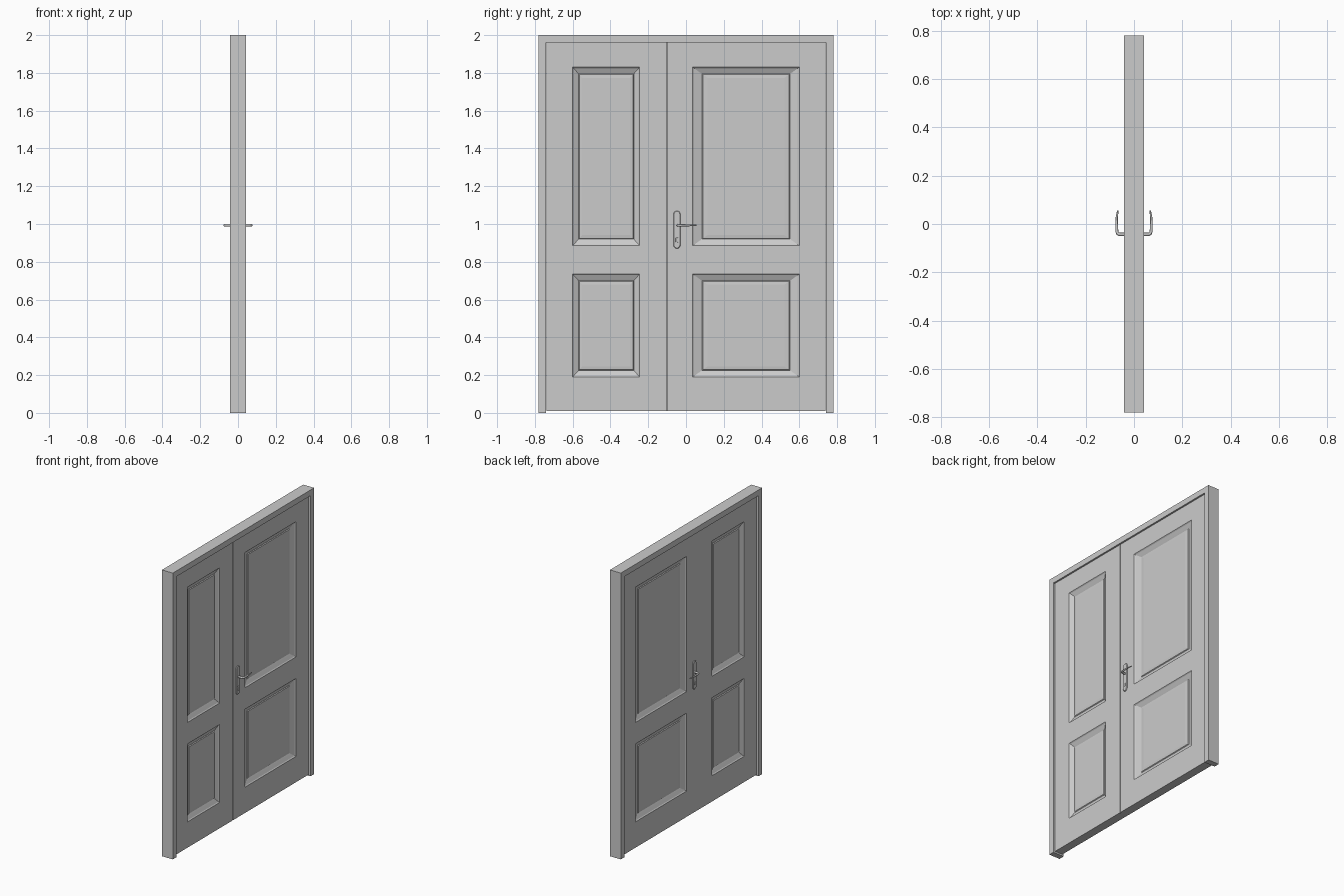
import bpy, bmesh, math

if "Cube" in bpy.data.objects:
    bpy.data.objects.remove(bpy.data.objects["Cube"])

FRAME_X, LEAF_X = 0.042, 0.030
Z_BOT, Z_TOP = 0.01, 1.96


def finish(bm, name, smooth=False):
    bmesh.ops.remove_doubles(bm, verts=bm.verts, dist=1e-5)
    bmesh.ops.recalc_face_normals(bm, faces=bm.faces)
    me = bpy.data.meshes.new(name)
    bm.to_mesh(me)
    bm.free()
    ob = bpy.data.objects.new(name, me)
    bpy.context.collection.objects.link(ob)
    if smooth:
        bpy.ops.object.select_all(action='DESELECT')
        ob.select_set(True)
        bpy.context.view_layer.objects.active = ob
        bpy.ops.object.shade_smooth_by_angle(angle=math.radians(35))
    return ob


def quad(bm, pts):
    bm.faces.new([bm.verts.new(p) for p in pts])


# Mitred frame: outer and inner outlines joined front to back
def door_frame():
    bm = bmesh.new()
    outer = [(-0.78, 0), (-0.78, 2), (0.78, 2), (0.78, 0)]
    inner = [(-0.74, 0), (-0.74, Z_TOP), (0.74, Z_TOP), (0.74, 0)]
    rings = []
    for o, i in zip(outer, inner):
        rings.append([bm.verts.new((x, *p)) for x, p in
                      ((FRAME_X, o), (FRAME_X, i), (-FRAME_X, i), (-FRAME_X, o))])
    for a, b in zip(rings, rings[1:]):
        for k in range(4):
            bm.faces.new((a[k], a[(k + 1) % 4], b[(k + 1) % 4], b[k]))
    bm.faces.new(rings[0])
    bm.faces.new(rings[-1])
    finish(bm, "door_frame")


# Panel section: (inset, depth) from the outer moulding edge to the raised field
SECTION = [(0, 0), (0.006, 0.006), (0.027, 0.016), (0.035, 0.020),
           (0.039, 0.015), (0.056, 0.013)]


def leaf(name, y0, y1, p0, p1, wide):
    bm = bmesh.new()
    ys = [y0, p0, p1, y1]
    zs = [Z_BOT, 0.19, 0.735, 0.885, 1.83, Z_TOP]
    for s in (1, -1):
        for i in range(3):
            for j in range(5):
                a, b, c, d = ys[i], ys[i + 1], zs[j], zs[j + 1]
                if not (i == 1 and j in (1, 3)):
                    x = s * LEAF_X
                    quad(bm, [(x, a, c), (x, b, c), (x, b, d), (x, a, d)])
                    continue
                # Recessed moulding rings around the raised field
                rings = []
                for ins, dep in SECTION:
                    x, w = s * (LEAF_X - dep), ins * wide
                    rings.append([(x, a + w, c + ins), (x, b - w, c + ins),
                                  (x, b - w, d - ins), (x, a + w, d - ins)])
                for r, q in zip(rings, rings[1:]):
                    for k in range(4):
                        n = (k + 1) % 4
                        quad(bm, [r[k], r[n], q[n], q[k]])
                quad(bm, rings[-1])
    # Leaf edges
    X = LEAF_X
    for a, b in zip(ys, ys[1:]):
        for z in (Z_BOT, Z_TOP):
            quad(bm, [(-X, a, z), (X, a, z), (X, b, z), (-X, b, z)])
    for a, b in zip(zs, zs[1:]):
        for y in (y0, y1):
            quad(bm, [(-X, y, a), (X, y, a), (X, y, b), (-X, y, b)])
    finish(bm, name)


# Rounded plate and keyhole boss, extruded along x
def capsule(name, s, y, z, half_w, half_h, x0, x1):
    bm = bmesh.new()
    pts = []
    for k in range(24):
        t = math.tau * (k + 0.5) / 24
        shift = (half_h - half_w) * (1 if math.sin(t) > 0 else -1)
        pts.append((y + half_w * math.cos(t), z + half_w * math.sin(t) + shift))
    a = [bm.verts.new((s * x0, *p)) for p in pts]
    b = [bm.verts.new((s * (x1 - 0.003), *p)) for p in pts]
    c = [bm.verts.new((s * x1, y + (p[0] - y) * 0.85, z + (p[1] - z) * 0.97)) for p in pts]
    for r, q in ((a, b), (b, c)):
        for k in range(24):
            n = (k + 1) % 24
            bm.faces.new((r[k], r[n], q[n], q[k]))
    bm.faces.new(a)
    bm.faces.new(c)
    finish(bm, name, True)


# Curved lever, tapering to the tip
def lever(name, s):
    cu = bpy.data.curves.new(name, 'CURVE')
    cu.dimensions = '3D'
    cu.bevel_depth, cu.bevel_resolution, cu.use_fill_caps = 0.007, 2, True
    path = [(0.030, -0.043, 1.0), (0.060, -0.043, 1.0), (0.067, -0.040, 1.0),
            (0.071, -0.031, 0.9), (0.072, 0.0, 0.8), (0.071, 0.030, 0.65), (0.067, 0.056, 0.45)]
    sp = cu.splines.new('POLY')
    sp.points.add(len(path) - 1)
    for p, (x, y, r) in zip(sp.points, path):
        p.co, p.radius = (s * x, y, 0.993, 1), r
    sp.use_smooth = True
    ob = bpy.data.objects.new(name, cu)
    bpy.context.collection.objects.link(ob)


door_frame()
leaf("narrow_leaf", -0.738, -0.103, -0.60, -0.245, 0.9)
leaf("wide_leaf", -0.099, 0.738, 0.035, 0.60, 1.4)

# Strip closing the meeting gap from the back
bm = bmesh.new()
bmesh.ops.create_cube(bm, size=1)
for v in bm.verts:
    v.co = (-0.005 + v.co.x * 0.05, -0.101 + v.co.y * 0.004, 0.985 + v.co.z * 1.95)
finish(bm, "meeting_strip")

for side, s in (("front", 1), ("back", -1)):
    capsule(f"{side}_handle_plate", s, -0.048, 0.97, 0.018, 0.10, 0.028, 0.036)
    capsule(f"{side}_keyhole_boss", s, -0.048, 0.915, 0.007, 0.014, 0.030, 0.039)
    lever(f"{side}_lever", s)
